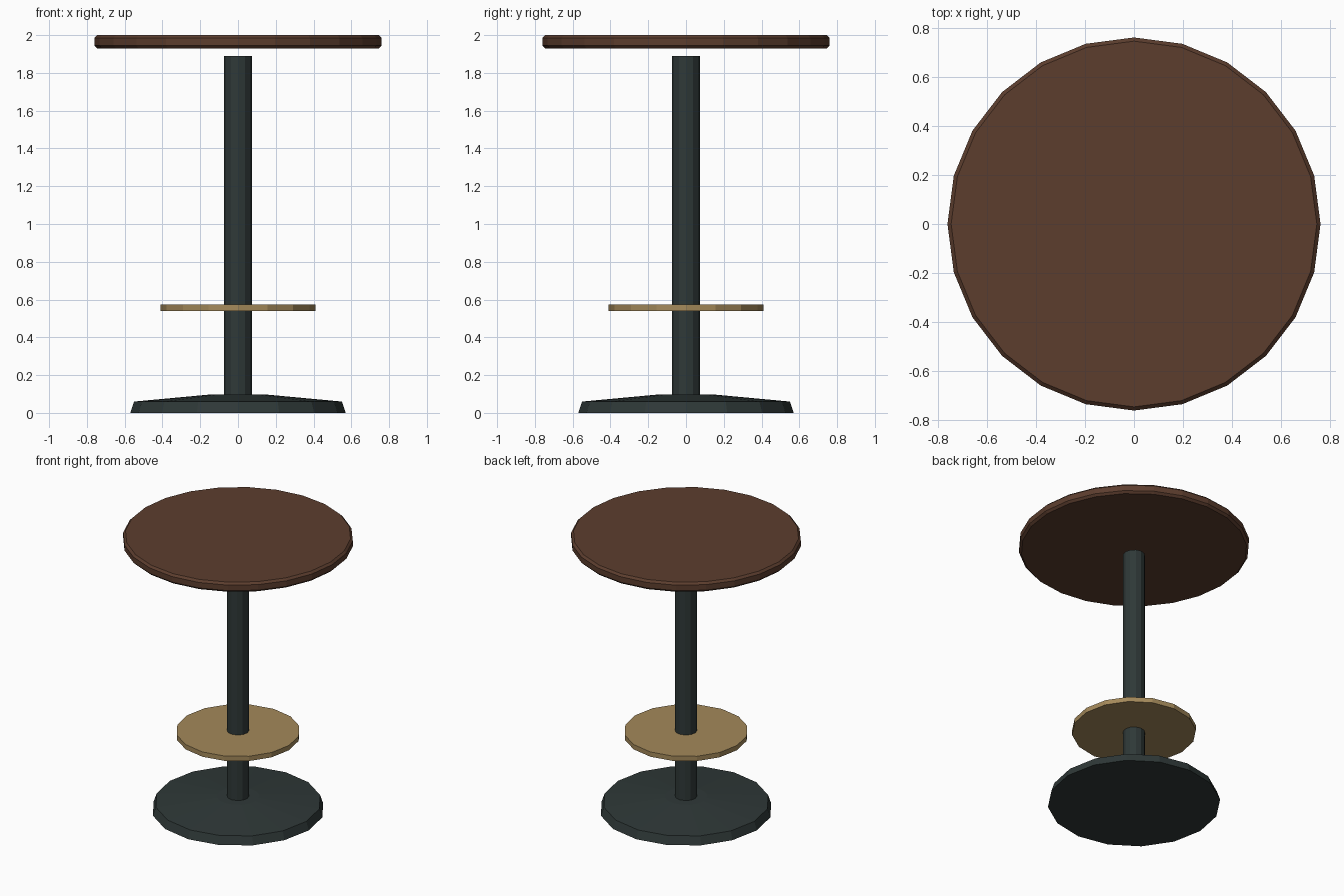
import bpy
import bmesh
from math import cos, sin, tau

cube = bpy.data.objects.get("Cube")
if cube:
    bpy.data.objects.remove(cube, do_unlink=True)


def material(name, rgb):
    mat = bpy.data.materials.new(name)
    mat.use_nodes = True
    color = (*rgb, 1.0)
    mat.diffuse_color = color
    mat.node_tree.nodes["Principled BSDF"].inputs["Base Color"].default_value = color
    return mat


def turned(name, profile, sides, mat):
    """Solid turned about z from (radius, height) rings, bottom to top, capped."""
    bm = bmesh.new()
    rings = [[bm.verts.new((r * cos(tau * i / sides), r * sin(tau * i / sides), z))
              for i in range(sides)] for r, z in profile]
    for low, high in zip(rings, rings[1:]):
        for i in range(sides):
            j = (i + 1) % sides
            bm.faces.new((low[i], low[j], high[j], high[i]))
    bm.faces.new(rings[0][::-1])
    bm.faces.new(rings[-1])
    mesh = bpy.data.meshes.new(name)
    bm.to_mesh(mesh)
    bm.free()
    mesh.materials.append(mat)
    obj = bpy.data.objects.new(name, mesh)
    bpy.context.collection.objects.link(obj)
    return obj


wood = material("dark brown wood", (0.107, 0.047, 0.027))
iron = material("dark green iron", (0.028, 0.040, 0.039))
brass = material("dull brass", (0.370, 0.250, 0.103))

# Sloped foot plate
turned("base", [(0.57, 0), (0.55, 0.06), (0.14, 0.098)], 16, iron)

# Central column, stopping just short of the top
turned("column", [(0.073, 0.08), (0.073, 1.89)], 12, iron)

# Foot rest disc
turned("foot_rest", [(0.41, 0.54), (0.41, 0.575)], 16, brass)

# Round table top with chamfered rims
turned("table_top", [(0.745, 1.93), (0.76, 1.945), (0.76, 1.985), (0.745, 2.0)], 24, wood)
